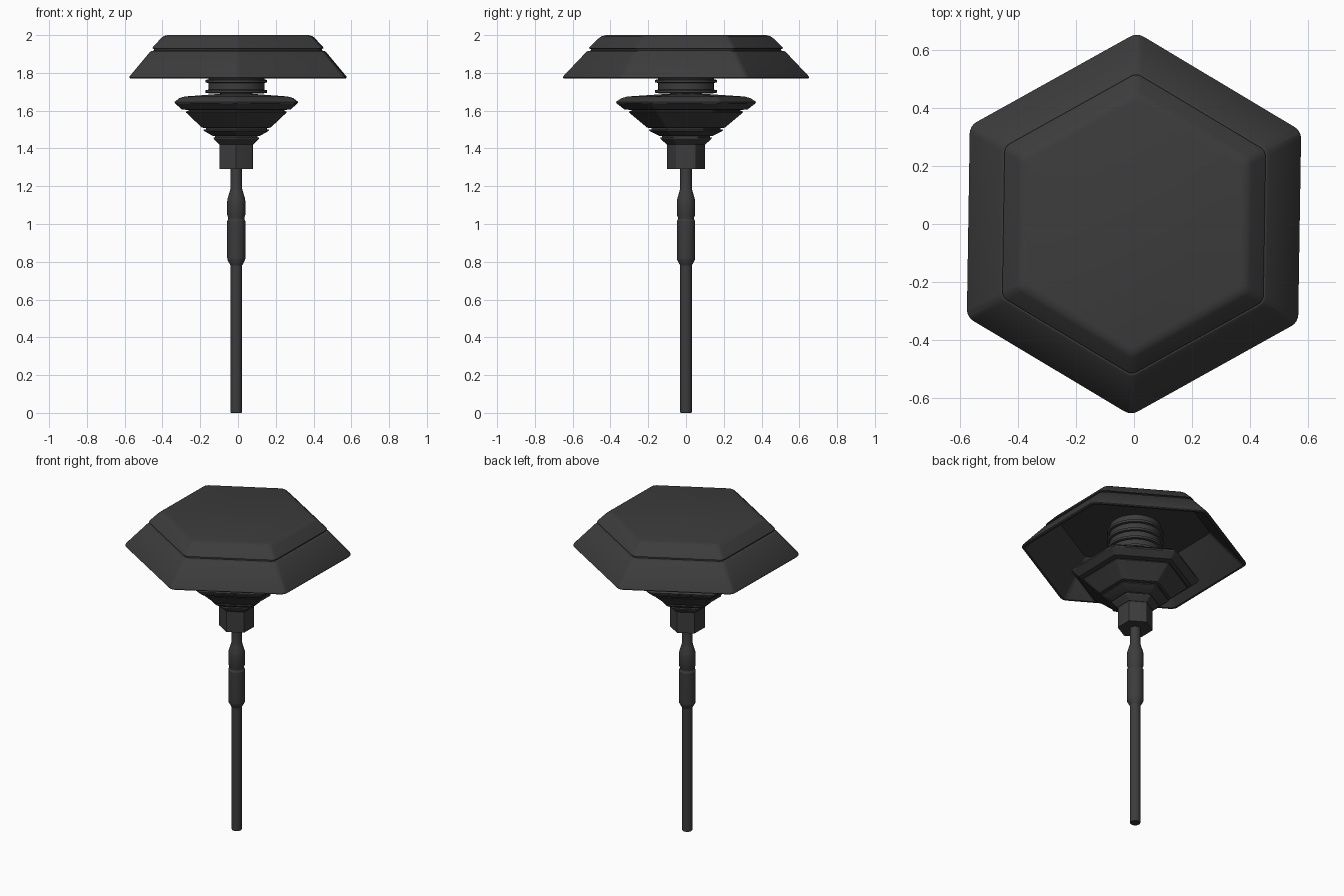
import bpy, bmesh
from math import pi, cos, sin, radians

if "Cube" in bpy.data.objects:
    bpy.data.objects.remove(bpy.data.objects["Cube"], do_unlink=True)

charcoal = bpy.data.materials.new("charcoal")
charcoal.use_nodes = True
charcoal.diffuse_color = (0.045, 0.045, 0.045, 1)
bsdf = charcoal.node_tree.nodes["Principled BSDF"]
bsdf.inputs["Base Color"].default_value = charcoal.diffuse_color
bsdf.inputs["Roughness"].default_value = 0.6

TWIST = radians(-0.9)
POLE_X = -0.009


def hex_ring(a, rounding, steps=4):
    """Hexagon with flats at distance a and rounded corners, points toward +-y."""
    r = a * rounding
    c = (a - r) / cos(pi / 6)
    pts = []
    for k in range(6):
        mid = pi / 2 + k * pi / 3 + TWIST
        for s in range(steps + 1):
            t = mid - pi / 6 + s * pi / 3 / steps
            pts.append((c * cos(mid) + r * cos(t), c * sin(mid) + r * sin(t)))
    return pts


def soft_hex(a):
    return hex_ring(a, 0.08)


def crisp_hex(a):
    return hex_ring(a, 0.03)


def round_ring(r, sides=32):
    return [(r * cos(2 * pi * i / sides), r * sin(2 * pi * i / sides)) for i in range(sides)]


def loft(name, profile, ring, x=POLE_X):
    """Stack rings along a (radius, height) profile and cap both ends."""
    bm = bmesh.new()
    rows = [[bm.verts.new((px, py, z)) for px, py in ring(r)] for r, z in profile]
    n = len(rows[0])
    for lo, hi in zip(rows, rows[1:]):
        for i in range(n):
            j = (i + 1) % n
            bm.faces.new((lo[i], lo[j], hi[j], hi[i]))
    bm.faces.new(rows[0])
    bm.faces.new(rows[-1])
    bmesh.ops.recalc_face_normals(bm, faces=bm.faces[:])
    mesh = bpy.data.meshes.new(name)
    bm.to_mesh(mesh)
    bm.free()
    mesh.materials.append(charcoal)
    ob = bpy.data.objects.new(name, mesh)
    ob.location.x = x
    bpy.context.collection.objects.link(ob)
    bpy.ops.object.select_all(action='DESELECT')
    ob.select_set(True)
    bpy.context.view_layer.objects.active = ob
    bpy.ops.object.shade_smooth_by_angle(angle=radians(25))


# Hollow hexagonal shade: from the inner ceiling, round the rim, up to the top
loft("shade", [
    (0.385, 1.965), (0.435, 1.905), (0.548, 1.776), (0.555, 1.77), (0.567, 1.77),
    (0.571, 1.775), (0.569, 1.782), (0.462, 1.911), (0.455, 1.916), (0.44, 1.918),
    (0.44, 1.927), (0.45, 1.929), (0.449, 1.934), (0.402, 1.986), (0.39, 1.995),
    (0.37, 2.0)], soft_hex, 0)

# Stepped hexagonal body under the shade
loft("body", [
    (0.09, 1.422), (0.118, 1.45), (0.12, 1.457), (0.112, 1.459),
    (0.112, 1.465), (0.125, 1.467), (0.17, 1.493), (0.172, 1.499), (0.16, 1.501),
    (0.16, 1.508), (0.18, 1.51), (0.264, 1.59), (0.265, 1.596), (0.252, 1.598),
    (0.252, 1.604), (0.285, 1.606), (0.322, 1.639), (0.324, 1.647), (0.298, 1.667),
    (0.27, 1.675), (0.1, 1.688)], soft_hex)

# Hexagonal socket that grips the pole
loft("socket", [(0.088, 1.29), (0.088, 1.425)], crisp_hex)

# Ribbed neck running up into the shade
neck = [(0.085, 1.67), (0.085, 1.69), (0.146, 1.692)]
for i in range(5):
    z = 1.702 + 0.054 * i
    neck += [(0.148, z - 0.009), (0.163, z - 0.007), (0.163, z + 0.007), (0.148, z + 0.009)]
loft("neck", neck + [(0.146, 1.97)], round_ring)

# Pole with a thicker grooved coupling
loft("pole", [
    (0.028, 0), (0.0305, 0.004), (0.0305, 0.78), (0.047, 0.81), (0.048, 0.82),
    (0.048, 1.015), (0.043, 1.025), (0.043, 1.035), (0.048, 1.048), (0.048, 1.12),
    (0.046, 1.135), (0.034, 1.175), (0.0305, 1.19), (0.0305, 1.3)], round_ring)
